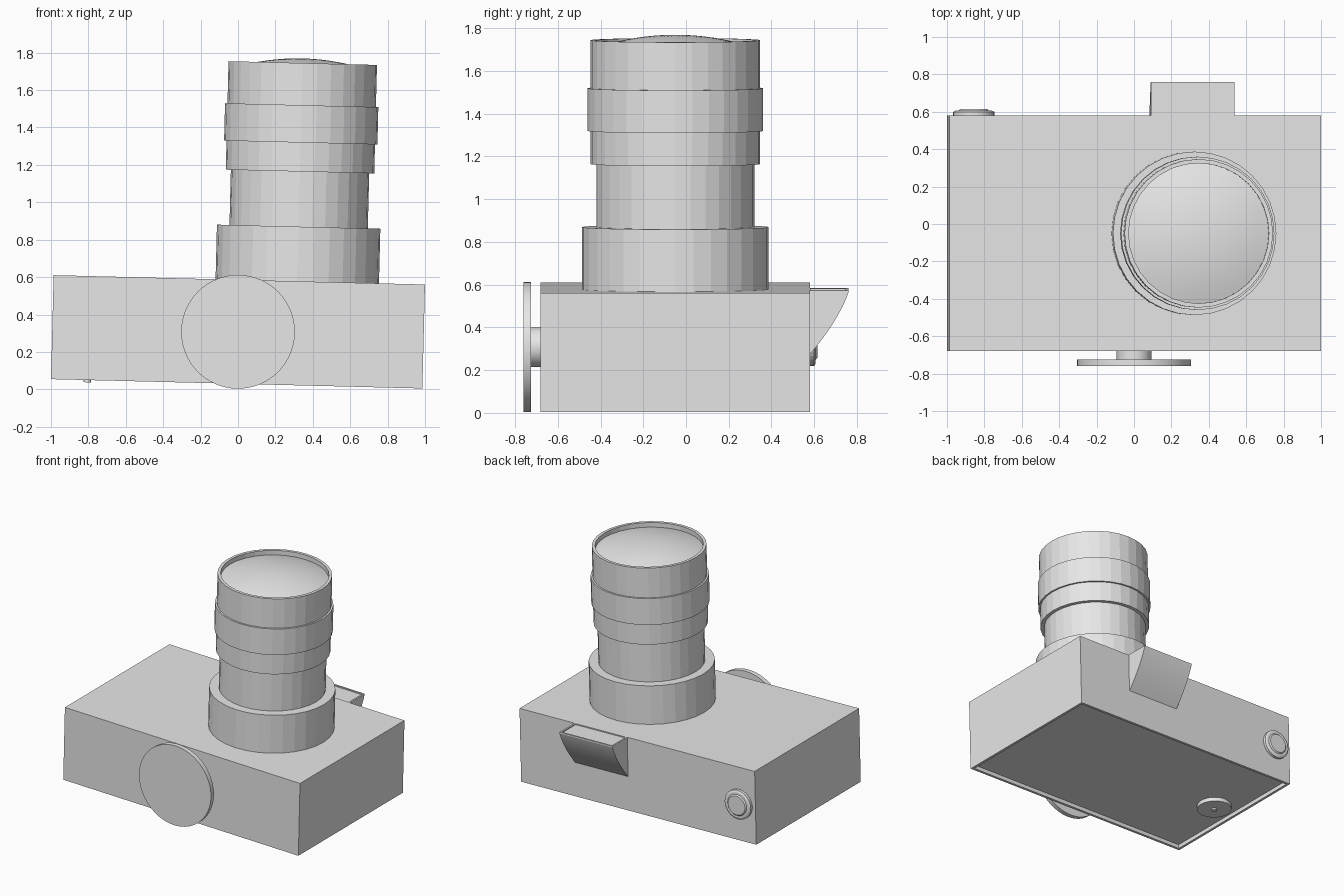
import bpy, bmesh, math
from mathutils import Matrix, Vector

cube = bpy.data.objects.get("Cube")
if cube:
    bpy.data.objects.remove(cube, do_unlink=True)

grey = bpy.data.materials.new("plain_grey")
grey.use_nodes = True
grey.diffuse_color = (0.8, 0.8, 0.8, 1)
grey.node_tree.nodes["Principled BSDF"].inputs["Base Color"].default_value = (0.8, 0.8, 0.8, 1)

# The whole camera lies on its back, leaning slightly to one side
TILT = Matrix.Translation((0, 0, 0.3075)) @ Matrix.Rotation(math.radians(1.44), 4, 'Y')
TOP, BOTTOM = 0.278, -0.278


def finish(name, bm, place=Matrix()):
    bmesh.ops.recalc_face_normals(bm, faces=bm.faces)
    mesh = bpy.data.meshes.new(name)
    bm.to_mesh(mesh)
    bm.free()
    mesh.materials.append(grey)
    ob = bpy.data.objects.new(name, mesh)
    ob.matrix_world = TILT @ place
    bpy.context.collection.objects.link(ob)
    return ob


def lathe(name, profile, centre, axis='Z', sides=32):
    """Spin (radius, height) points about an axis; end radii of 0 close it."""
    bm = bmesh.new()
    verts = [bm.verts.new((r, 0, h)) for r, h in profile]
    edges = [bm.edges.new(pair) for pair in zip(verts, verts[1:])]
    bmesh.ops.spin(bm, geom=verts + edges, cent=(0, 0, 0), axis=(0, 0, 1),
                   angle=math.tau, steps=sides, use_merge=True)
    bmesh.ops.remove_doubles(bm, verts=bm.verts, dist=0.0005)
    turn = {'Z': Matrix(), '-Z': Matrix.Rotation(math.pi, 4, 'X'),
            'Y': Matrix.Rotation(-math.pi / 2, 4, 'X'),
            '-Y': Matrix.Rotation(math.pi / 2, 4, 'X')}[axis]
    return finish(name, bm, Matrix.Translation(centre) @ turn)


def box(bm, low, high):
    low, high = Vector(low), Vector(high)
    place = Matrix.Translation((low + high) / 2) @ Matrix.Diagonal((*(high - low), 1))
    return bmesh.ops.create_cube(bm, size=1, matrix=place)


def recess(bm, direction, border, depth):
    """Inset the face pointing in a direction and push it inwards."""
    bm.normal_update()
    face = max(bm.faces, key=lambda f: f.normal.dot(direction))
    bmesh.ops.inset_region(bm, faces=[face], thickness=border)
    floor = bmesh.ops.extrude_discrete_faces(bm, faces=[face])['faces'][0]
    bmesh.ops.translate(bm, verts=floor.verts, vec=-depth * direction)


# Body with a shallow tray in its underside
bm = bmesh.new()
box(bm, (-0.993, -0.68, BOTTOM), (0.993, 0.58, TOP))
recess(bm, Vector((0, 0, -1)), 0.028, 0.03)
finish("body", bm)

# Screen panel filling most of the tray
bm = bmesh.new()
box(bm, (-0.58, -0.652, BOTTOM + 0.025), (0.965, 0.552, BOTTOM + 0.04))
finish("screen_panel", bm)

# Round control pad with its centre pin
lathe("control_pad", [(0, 0), (0.125, 0), (0.125, 0.04), (0.02, 0.04),
                      (0.02, 0.052), (0, 0.052)],
      (-0.8, -0.05, BOTTOM + 0.04), '-Z')

# Lens barrel: stepped rings ending in an open rim
rings = [(0.437, 0.57), (0.37, 0.865), (0.397, 1.02), (0.41, 1.22), (0.397, 1.445)]
profile, height = [(0, 0.26)], 0.26
for radius, end in rings:
    profile += [(radius, height), (radius, end)]
    height = end
profile += [(0.375, height), (0.375, 1.41)]
lens_centre = (0.31, -0.05, 0)
lathe("lens_barrel", profile, lens_centre)

# Bulging front glass
dome = [(0.375 * i / 8, 1.47 - 0.06 * (i / 8) ** 2) for i in range(9)]
glass = lathe("lens_glass", dome[::-1], lens_centre)
glass.data.shade_smooth()

# Wide disc on a short stem
lathe("side_disc", [(0, 0), (0.093, 0), (0.093, 0.055), (0.304, 0.055),
                    (0.304, 0.09), (0, 0.09)], (0, -0.67, 0), '-Y', 64)

# Stepped round button
lathe("round_button", [(0, 0), (0.11, 0), (0.11, 0.03), (0.095, 0.037),
                       (0.08, 0.037), (0.072, 0.045), (0, 0.045)],
      (-0.857, 0.57, 0), 'Y')

# Viewfinder hood: flat top, curved underside
start, bend, end = Vector((0.76, 0.268)), Vector((0.712, 0.135)), Vector((0.58, -0.02))
outline = [(0.57, TOP), (0.76, TOP)]
for i in range(11):
    t = i / 10
    outline.append((1 - t) ** 2 * start + 2 * t * (1 - t) * bend + t * t * end)
outline.append((0.57, -0.02))
bm = bmesh.new()
face = bm.faces.new([bm.verts.new((0.083, y, z)) for y, z in outline])
side = bmesh.ops.extrude_face_region(bm, geom=[face])
bmesh.ops.translate(bm, verts=[v for v in side['geom'] if isinstance(v, bmesh.types.BMVert)],
                    vec=(0.447, 0, 0))
bmesh.ops.recalc_face_normals(bm, faces=bm.faces)
recess(bm, Vector((0, 0, 1)), 0.018, 0.008)
hood = finish("viewfinder_hood", bm)

# Smooth the round parts while keeping their edges crisp
bpy.ops.object.select_all(action='DESELECT')
for ob in (bpy.data.objects["side_disc"], hood):
    ob.select_set(True)
bpy.context.view_layer.objects.active = hood
bpy.ops.object.shade_smooth_by_angle(angle=math.radians(20))
